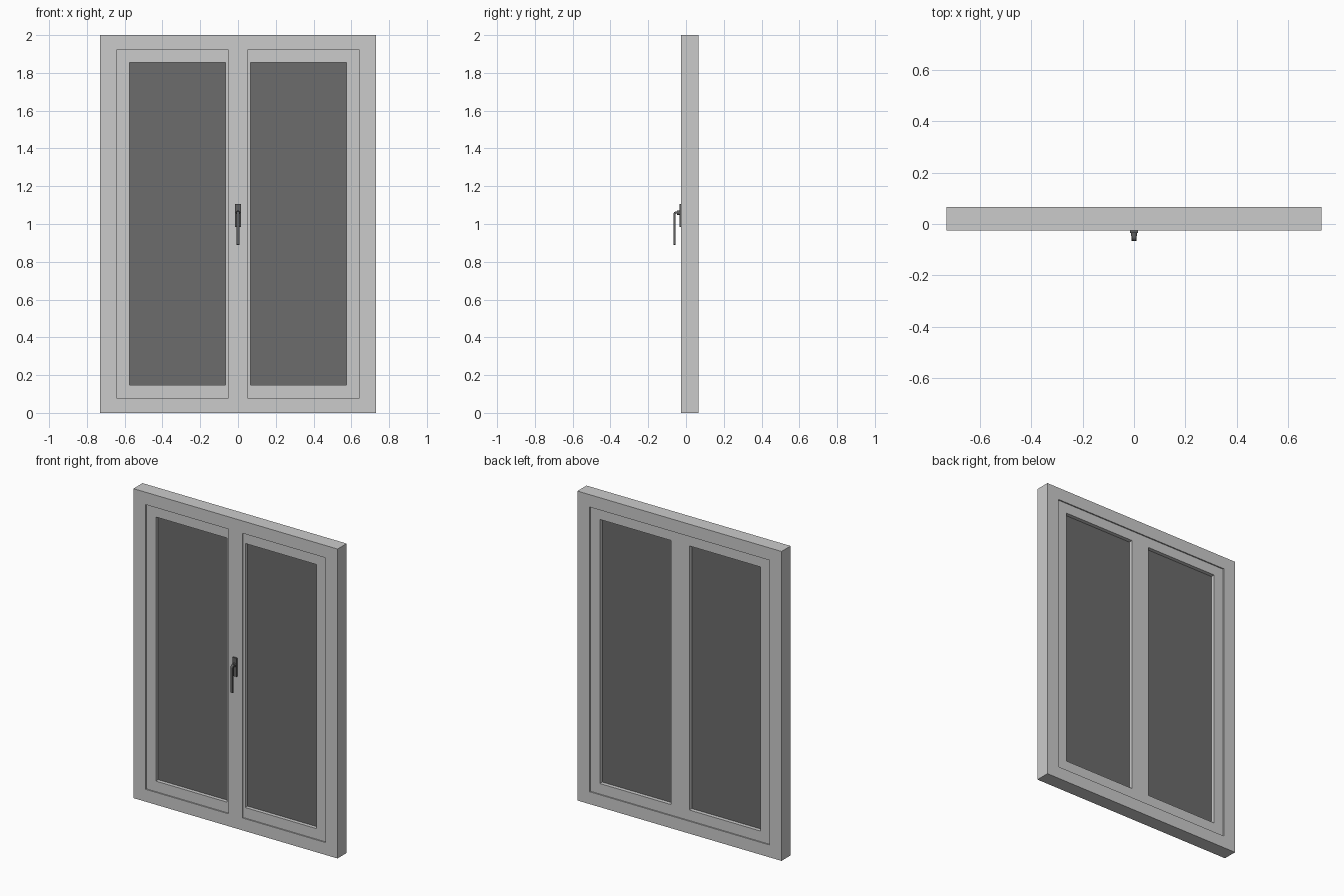
import bpy, bmesh, math
from mathutils import Vector

if "Cube" in bpy.data.objects:
    bpy.data.objects.remove(bpy.data.objects["Cube"])


def material(name, v):
    m = bpy.data.materials.new(name)
    m.diffuse_color = (v, v, v, 1)
    m.use_nodes = True
    m.node_tree.nodes["Principled BSDF"].inputs["Base Color"].default_value = m.diffuse_color
    return m


def add(name, bm, mat=None):
    bmesh.ops.recalc_face_normals(bm, faces=bm.faces)
    me = bpy.data.meshes.new(name)
    bm.to_mesh(me)
    bm.free()
    ob = bpy.data.objects.new(name, me)
    bpy.context.collection.objects.link(ob)
    if mat:
        me.materials.append(mat)
    return ob


def box(name, x, y, z, mat=None):
    bm = bmesh.new()
    bmesh.ops.create_cube(bm, size=1)
    for v in bm.verts:
        v.co = Vector((a + b) / 2 + c * (b - a) for (a, b), c in zip((x, y, z), v.co))
    return add(name, bm, mat)


def cut(ob, *boxes):
    """Subtract (x, y, z) range boxes from an object."""
    bpy.context.view_layer.objects.active = ob
    for b in boxes:
        cutter = box("cutter", *b)
        mod = ob.modifiers.new("cut", 'BOOLEAN')
        mod.operation, mod.solver, mod.object = 'DIFFERENCE', 'EXACT', cutter
        bpy.ops.object.modifier_apply(modifier=mod.name)
        bpy.data.objects.remove(cutter)


def side(s, a, b):
    return tuple(sorted((s * a, s * b)))


glass_mat = material("dark_glass", 0.15)
handle_mat = material("dark_metal", 0.12)

W = 0.73
FRONT, BACK = -0.026, 0.067      # outer frame depth
STEP, MID = 0.008, 0.02          # sash recess, split between sash halves
THROUGH = (-1, 1)
OPEN_X, OPEN_Z = (0.05, 0.643), (0.08, 1.92)
PANE_X, PANE_Z = (0.065, 0.575), (0.148, 1.855)

# outer frame with central mullion, rebated behind
frame = box("outer_frame", (-W, W), (FRONT, BACK), (0, 2))
cut(frame, *[(side(s, *OPEN_X), THROUGH, OPEN_Z) for s in (-1, 1)],
    ((-OPEN_X[1], OPEN_X[1]), (MID, 1), OPEN_Z))

# rear sash panel covering the mullion
panes = [(side(s, *PANE_X), THROUGH, PANE_Z) for s in (-1, 1)]
rear = box("sash_rear", (-OPEN_X[1], OPEN_X[1]), (MID, BACK - STEP), OPEN_Z)
cut(rear, *panes)

# front sash rings and glazing
for s, label, pane in ((-1, "left", panes[0]), (1, "right", panes[1])):
    sash = box("sash_front_" + label, side(s, *OPEN_X), (FRONT + STEP, MID), OPEN_Z)
    cut(sash, pane)
    box("glass_" + label, side(s, 0.06, 0.58), (0.006, 0.034), (0.143, 1.86), glass_mat)

# handle backplate
box("handle_plate", (-0.015, 0.015), (-0.035, FRONT), (0.985, 1.105), handle_mat)

# bent lever: side profile (y, z) with rounded elbow, extruded in x
def arc(cy, cz, r, n=6):
    return [(cy - r * math.sin(math.pi / 2 * i / n), cz + r * math.cos(math.pi / 2 * i / n))
            for i in range(n + 1)]

profile = [(-0.03, 1.067)] + arc(-0.051, 1.051, 0.016)
profile += [(-0.067, 0.892), (-0.065, 0.89), (-0.057, 0.89), (-0.055, 0.892)]
profile += arc(-0.051, 1.051, 0.004)[::-1] + [(-0.03, 1.055)]
bm = bmesh.new()
face = bm.faces.new([bm.verts.new((-0.009, y, z)) for y, z in profile])
ext = bmesh.ops.extrude_face_region(bm, geom=[face])
bmesh.ops.translate(bm, vec=(0.018, 0, 0),
                    verts=[v for v in ext["geom"] if isinstance(v, bmesh.types.BMVert)])
lever = add("handle_lever", bm, handle_mat)
bev = lever.modifiers.new("soft_edges", 'BEVEL')
bev.width, bev.segments, bev.limit_method = 0.002, 2, 'ANGLE'
bev.angle_limit = math.radians(60)

# round boss where the lever meets the plate
bpy.ops.mesh.primitive_cylinder_add(vertices=24, radius=0.012, depth=0.014,
                                    location=(0, -0.04, 1.06), rotation=(math.pi / 2, 0, 0))
boss = bpy.context.object
boss.name = "handle_boss"
boss.data.materials.append(handle_mat)
bpy.ops.object.shade_smooth_by_angle()
